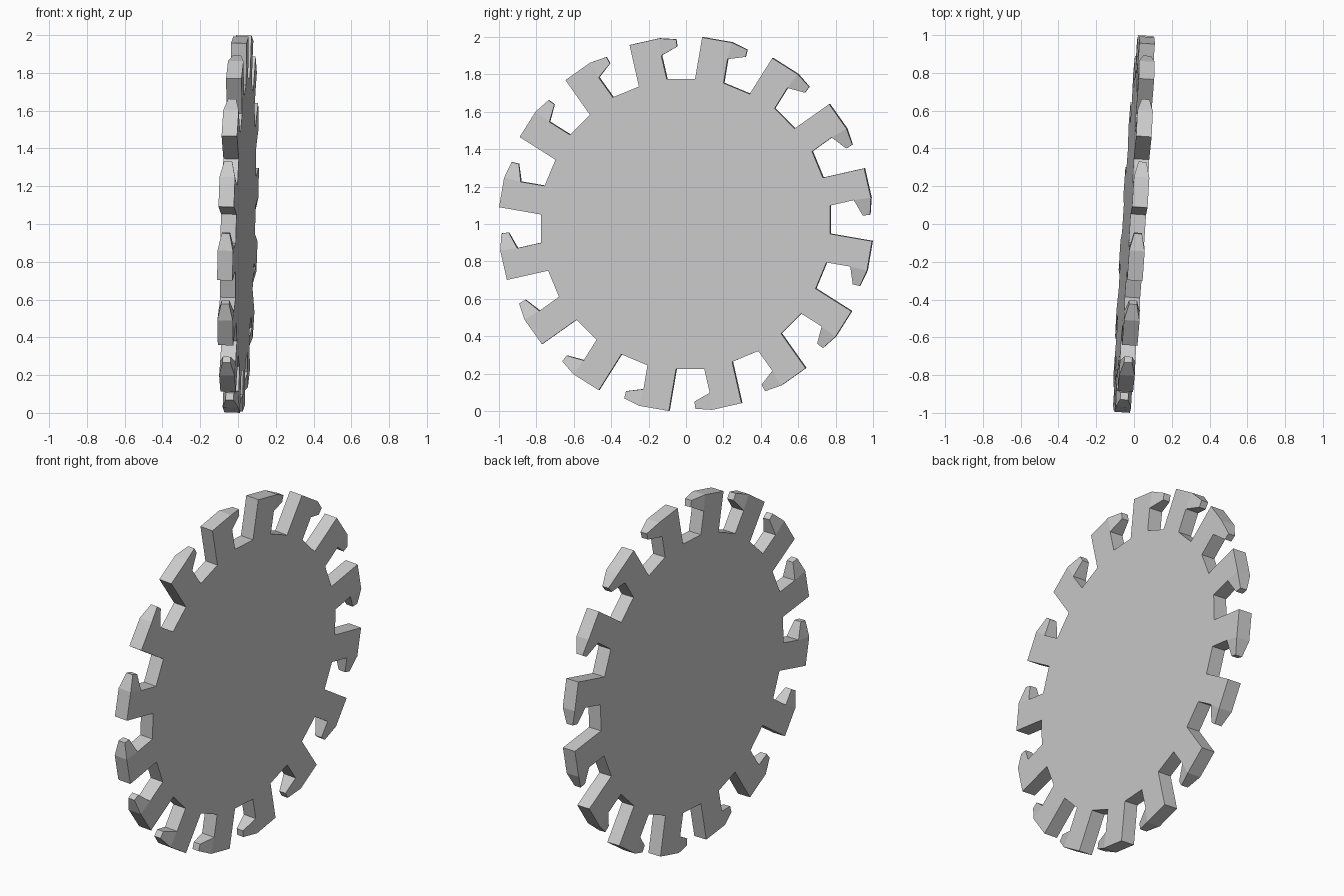
import bpy, bmesh
from math import sin, cos, radians
from mathutils import Vector, Matrix

if "Cube" in bpy.data.objects:
    bpy.data.objects.remove(bpy.data.objects["Cube"])

TEETH = 16
HALF = 0.041          # half thickness of the plate
TIP_HALF = 0.021      # half thickness at the hook tips

# One tooth outline: (clockwise angle from top, radius, half thickness)
TOOTH = [
    (3.75, 0.777, HALF), (5.1, 1.003, HALF), (14.3, 1.003, HALF),
    (19.5, 0.989, TIP_HALF), (19.7, 0.950, TIP_HALF),
    (14.3, 0.911, HALF), (15.1, 0.782, HALF),
]

# Tilted disc frame: plate lies on the plane x = 0.065 y + 0.025 z
normal = Vector((1, -0.065, -0.025)).normalized()
up = Vector((0.025, 0, 1))
up = (up - normal * up.dot(normal)).normalized()
side = up.cross(normal).normalized()
frame = Matrix((normal, side, up)).transposed()

bm = bmesh.new()


def ring(sign):
    """Vertices of every tooth on one side of the plate."""
    teeth = []
    for k in range(TEETH):
        row = []
        for ang, r, h in TOOTH:
            a = radians(ang + k * 360 / TEETH)
            p = frame @ Vector((sign * h, r * sin(a), r * cos(a)))
            row.append(bm.verts.new(p + Vector((0, 0, 1))))
        teeth.append(row)
    return teeth


front, back = ring(1), ring(-1)

# Flat plate faces with shanks, then the tapering hook faces
for teeth in (front, back):
    bm.faces.new([t[i] for t in teeth for i in (0, 1, 2, 5, 6)])
    for t in teeth:
        bm.faces.new(t[2:6])

# Rim walls
f = [v for t in front for v in t]
b = [v for t in back for v in t]
for i in range(len(f)):
    j = (i + 1) % len(f)
    bm.faces.new((f[i], f[j], b[j], b[i]))

bmesh.ops.recalc_face_normals(bm, faces=bm.faces[:])
mesh = bpy.data.meshes.new("hooked_disc")
bm.to_mesh(mesh)
bm.free()
disc = bpy.data.objects.new("hooked_disc", mesh)
bpy.context.collection.objects.link(disc)
